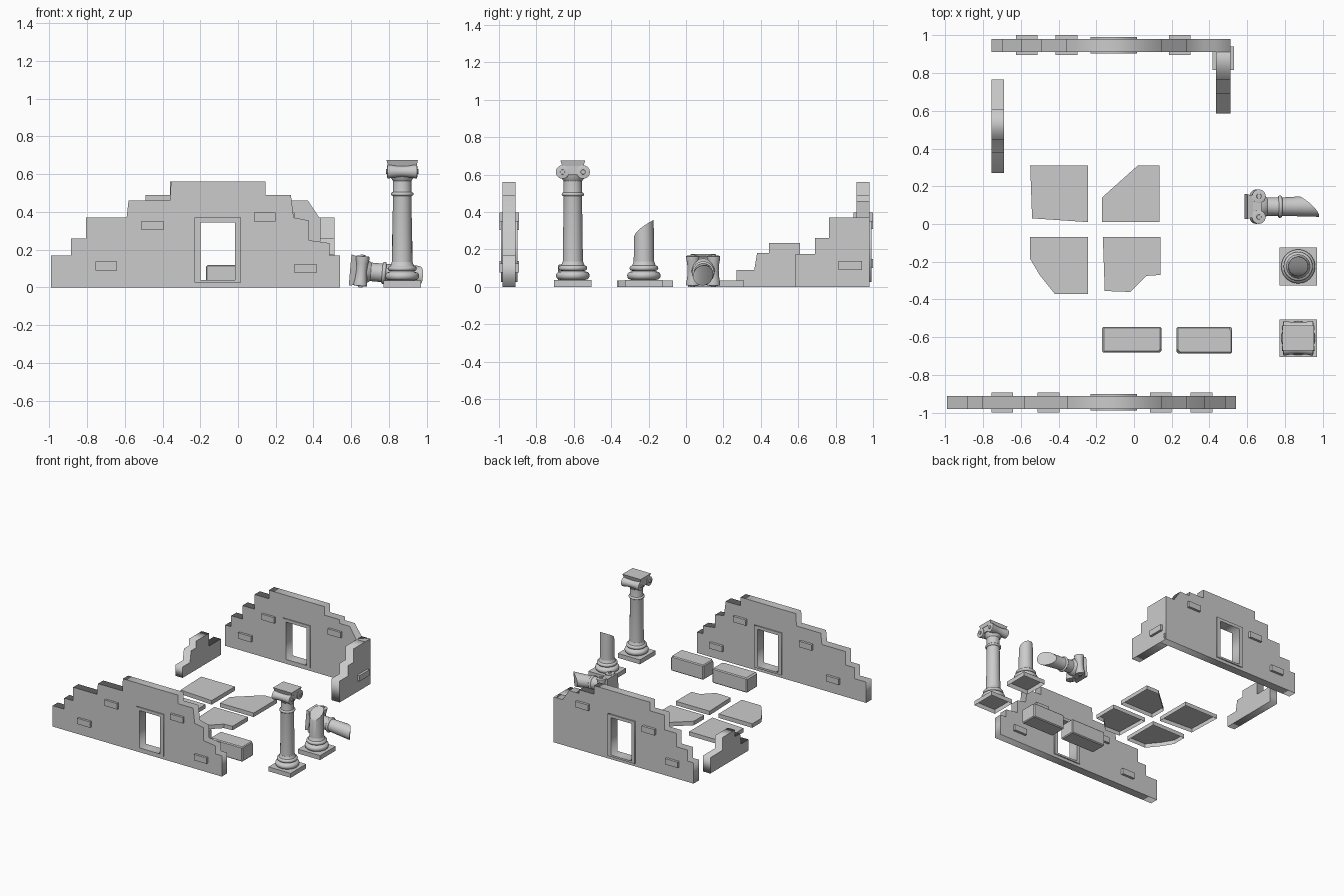
import bpy, bmesh, math
from mathutils import Matrix, Vector

if "Cube" in bpy.data.objects:
    bpy.data.objects.remove(bpy.data.objects["Cube"])

N = 32


def finish(bm, name, smooth=False, matrix=None, normals=True):
    if normals:
        bmesh.ops.recalc_face_normals(bm, faces=bm.faces)
    if matrix:
        bm.transform(matrix)
    me = bpy.data.meshes.new(name)
    bm.to_mesh(me)
    bm.free()
    ob = bpy.data.objects.new(name, me)
    bpy.context.collection.objects.link(ob)
    if smooth:
        bpy.ops.object.select_all(action='DESELECT')
        ob.select_set(True)
        bpy.context.view_layer.objects.active = ob
        bpy.ops.object.shade_smooth_by_angle(angle=math.radians(35))
    return ob


def box(bm, x, y, z):
    m = Matrix.Translation(((x[0]+x[1])/2, (y[0]+y[1])/2, (z[0]+z[1])/2))
    m = m @ Matrix.Diagonal((x[1]-x[0], y[1]-y[0], z[1]-z[0], 1))
    return bmesh.ops.create_cube(bm, size=1, matrix=m)['verts']


def plate(name, loops, d0, d1, side=False):
    """Upright plate from outline loops (later loops are holes)."""
    cu = bpy.data.curves.new(name, 'CURVE')
    cu.dimensions, cu.fill_mode, cu.extrude = '2D', 'BOTH', (d1 - d0) / 2
    for loop in loops:
        sp = cu.splines.new('POLY')
        sp.points.add(len(loop) - 1)
        for p, c in zip(sp.points, loop):
            p.co = (c[0], c[1], 0, 1)
        sp.use_cyclic_u = True
    ob = bpy.data.objects.new(name, cu)
    bpy.context.collection.objects.link(ob)
    d = (d0 + d1) / 2
    rot = Matrix.Rotation(math.pi / 2, 4, 'X')
    if side:
        ob.matrix_world = Matrix.Translation((d, 0, 0)) @ Matrix.Rotation(math.pi/2, 4, 'Z') @ rot
    else:
        ob.matrix_world = Matrix.Translation((0, d, 0)) @ rot
    bpy.ops.object.select_all(action='DESELECT')
    ob.select_set(True)
    bpy.context.view_layer.objects.active = ob
    bpy.ops.object.convert(target='MESH')


def rect(x0, x1, z0, z1):
    return [(x0, z0), (x1, z0), (x1, z1), (x0, z1)]


# Long walls with doorway, door frame and protruding stones
front = [(-.99, 0), (-.99, .17), (-.885, .17), (-.885, .26), (-.805, .26), (-.805, .37),
         (-.59, .37), (-.58, .46), (-.36, .46), (-.355, .56), (.145, .56), (.145, .49),
         (.28, .49), (.295, .37), (.375, .355), (.375, .25), (.485, .235), (.485, .17),
         (.54, .17), (.54, 0)]
back = [(-.755, 0), (-.755, .17), (-.70, .17), (-.70, .26), (-.60, .26), (-.60, .37),
        (-.49, .37), (-.49, .49), (-.36, .49), (-.36, .56), (.145, .56), (.145, .49),
        (.28, .49), (.28, .46), (.37, .46), (.43, .37), (.51, .37), (.51, 0)]
opening = rect(-.2, -.015, .04, .345)
stones = {'front': [(-.755, .09), (-.51, .305), (.085, .35), (.3, .077)],
          'back': [(-.625, .1), (-.415, .31), (.185, .35)]}
for label, outline, c in (('front', front, -.945), ('back', back, .9475)):
    plate(label + '_wall', [outline, opening], c - .035, c + .033)
    plate(label + '_door_frame', [rect(-.23, .017, .025, .37), opening], c - .043, c + .043)
    bm = bmesh.new()
    for x, z in stones[label]:
        box(bm, (x, x + .115), (c - .053, c + .053), (z, z + .048))
    finish(bm, label + '_wall_stones')

# Short side walls
plate('right_side_wall', [[(.585, 0), (.585, .175), (.69, .175), (.69, .26), (.765, .26),
                           (.765, .37), (.98, .37), (.98, 0)]], .435, .51, True)
plate('left_side_wall', [[(.27, 0), (.27, .09), (.365, .09), (.38, .18), (.445, .18),
                          (.445, .235), (.61, .235), (.61, .13), (.765, .13), (.765, 0)]],
      -.755, -.69, True)
bm = bmesh.new()
box(bm, (.415, .53), (.815, .94), (.09, .137))
finish(bm, 'right_side_wall_stone')

# Broken paving slabs, open underneath
slabs = [
    [(-.55, .31), (-.54, .03), (-.245, .01), (-.245, .31)],
    [(.02, .31), (-.17, .14), (-.17, .01), (.135, .01), (.135, .31)],
    [(-.55, -.07), (-.55, -.185), (-.5, -.27), (-.42, -.37), (-.245, -.37), (-.245, -.07)],
    [(-.165, -.07), (-.155, -.355), (-.02, -.36), (.065, -.275), (.14, -.27), (.14, -.07)]]
for i, pts in enumerate(slabs):
    bm = bmesh.new()
    low = [bm.verts.new((x, y, 0)) for x, y in pts]
    top = [bm.verts.new((x, y, .033)) for x, y in pts]
    bm.faces.new(top)
    for k in range(len(pts)):
        j = (k + 1) % len(pts)
        bm.faces.new((low[k], low[j], top[j], top[k]))
    finish(bm, 'paving_slab_%d' % (i + 1), normals=False)

# Stone blocks with chipped edges
blocks = [((-.17, .145), (-.68, -.545), [(.135, -.67, .115, 1, -1, .8), (-.163, -.61, .115, -1, 0, 1)]),
          ((.225, .52), (-.685, -.545), [(.51, -.555, .115, 1, .8, 1), (.235, -.675, .11, -1, -1, .7)])]
for i, (x, y, chips) in enumerate(blocks):
    bm = bmesh.new()
    box(bm, x, y, (0, .12))
    bmesh.ops.bevel(bm, geom=bm.edges[:], offset=.007, segments=1, affect='EDGES')
    for c in chips:
        cut = bmesh.ops.bisect_plane(bm, geom=bm.verts[:] + bm.edges[:] + bm.faces[:],
                                     plane_co=c[:3], plane_no=Vector(c[3:]).normalized(),
                                     clear_outer=True)
        edges = [e for e in cut['geom_cut'] if isinstance(e, bmesh.types.BMEdge)]
        bmesh.ops.contextual_create(bm, geom=edges)
    finish(bm, 'stone_block_%d' % (i + 1))


def lathe(bm, prof, low=None, high=None, matrix=Matrix()):
    """Revolve (r, z) points; low/high give the end height as a function of y."""
    rings = []
    for k, (r, z) in enumerate(prof):
        ring = []
        for i in range(N):
            a = math.pi / 2 + 2 * math.pi * i / N
            x, y = r * math.cos(a), r * math.sin(a)
            h = low(y) if low and k == 0 else high(y) if high and k == len(prof) - 1 else z
            ring.append(bm.verts.new(matrix @ Vector((x, y, h))))
        rings.append(ring)
    for a, b in zip(rings, rings[1:]):
        for i in range(N):
            j = (i + 1) % N
            bm.faces.new((a[i], a[j], b[j], b[i]))
    for r in (rings[0], rings[-1]):
        for i in range(N // 2):
            quad = (r[i], r[i + 1], r[N - i - 1], r[(N - i) % N])
            bm.faces.new(list(dict.fromkeys(quad)))


def torus_prof(r, z, h, n=6):
    return [(r - h + h * math.sin(math.pi * i / n), z - h * math.cos(math.pi * i / n))
            for i in range(n + 1)]


def base(bm):
    # plinth is open underneath
    vs = box(bm, (-.1, .1), (-.1, .1), (0, .036))
    bmesh.ops.delete(bm, geom=[f for f in {f for v in vs for f in v.link_faces}
                               if f.calc_center_median().z < .001], context='FACES_ONLY')
    lathe(bm, [(.08, .034)] + torus_prof(.09, .06, .022) + torus_prof(.077, .1, .014)
          + [(.062, .116), (.055, .135)])


def upper_shaft(bm, z0, low=None):
    lathe(bm, [(.054, z0), (.049, .48)] + torus_prof(.06, .495, .01)
          + [(.049, .51), (.049, .565), (.06, .58), (.066, .6)], low=low)


def capital(bm):
    # paired scrolls running along x, narrower in the middle
    for s in (-1, 1):
        m = Matrix.Translation((0, s * .055, .614)) @ Matrix.Rotation(math.pi / 2, 4, 'Y')
        lathe(bm, [(.012, -.087), (.013, -.08), (.028, -.08), (.036, -.078), (.036, -.066), (.031, -.04),
                   (.028, 0), (.031, .04), (.036, .066), (.036, .078), (.028, .08), (.013, .08), (.012, .087)],
              matrix=m)
    box(bm, (-.074, .074), (-.055, .055), (.6, .648))
    # abacus flaring toward the top
    for v in box(bm, (-.083, .083), (-.066, .066), (.645, .675)):
        if v.co.z < .65:
            v.co.x *= .92
            v.co.y *= .85


# Complete column
bm = bmesh.new()
base(bm)
upper_shaft(bm, .13)
capital(bm)
finish(bm, 'standing_column', True, Matrix.Translation((.87, -.605, 0)))

# Broken column stump
bm = bmesh.new()
base(bm)
lathe(bm, [(.055, .13), (.052, .3)],
      high=lambda y: .265 + .093 * max(0, (y + .053) / .106) ** .6)
finish(bm, 'column_stump', True, Matrix.Translation((.87, -.225, 0)))

# Fallen upper column part, capital toward -x
bm = bmesh.new()
upper_shaft(bm, .3, low=lambda y: .288 + .1 * max(0, (y + .054) / .108) ** 1.6)
capital(bm)
fall = (Matrix.Translation((.594, .092, .092)) @ Matrix.Rotation(math.radians(-85), 4, 'Y')
        @ Matrix.Translation((0, 0, -.675)))
finish(bm, 'fallen_column', True, fall)
